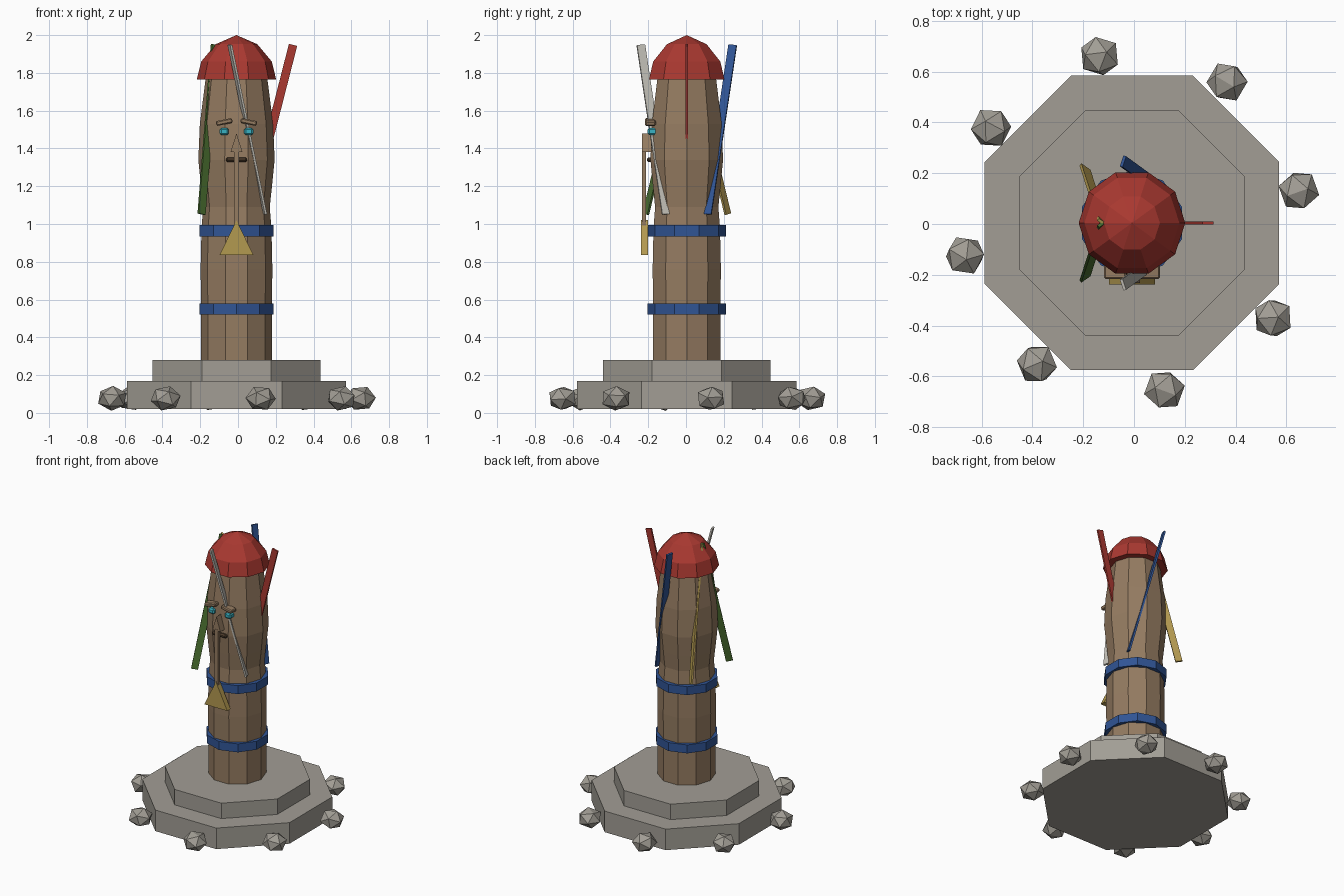
import bpy, bmesh, random
from math import sin, cos, pi, radians
from mathutils import Matrix, Vector, Euler

if "Cube" in bpy.data.objects:
    bpy.data.objects.remove(bpy.data.objects["Cube"])

random.seed(4)
CX, CY = -0.008, 0.004


def material(name, rgb):
    m = bpy.data.materials.new(name)
    m.diffuse_color = (*rgb, 1)
    m.use_nodes = True
    m.node_tree.nodes["Principled BSDF"].inputs["Base Color"].default_value = m.diffuse_color
    return m


WOOD = material("wood", (0.30, 0.20, 0.12))
DARK = material("dark_wood", (0.09, 0.055, 0.03))
STONE = material("stone", (0.36, 0.34, 0.30))
RED = material("red", (0.40, 0.04, 0.03))
BLUE = material("blue", (0.03, 0.09, 0.30))
YELLOW = material("yellow", (0.45, 0.32, 0.08))
GREEN = material("green", (0.07, 0.16, 0.03))
WHITE = material("white", (0.55, 0.53, 0.48))
CYAN = material("cyan", (0.04, 0.45, 0.55))


def make(name, bm, mat, matrix=Matrix()):
    bmesh.ops.recalc_face_normals(bm, faces=bm.faces)
    me = bpy.data.meshes.new(name)
    bm.to_mesh(me)
    bm.free()
    me.materials.append(mat)
    ob = bpy.data.objects.new(name, me)
    ob.matrix_world = matrix
    bpy.context.collection.objects.link(ob)
    return ob


def lathe(name, profile, sides, mat, turn=0.0):
    """Capped faceted solid from (radius, z) points; radius 0 makes a tip."""
    bm = bmesh.new()
    rings = []
    for r, z in profile:
        n = sides if r > 0 else 1
        rings.append([bm.verts.new((CX + r * cos(turn + 2 * pi * i / sides),
                                    CY + r * sin(turn + 2 * pi * i / sides), z)) for i in range(n)])
    for a, b in zip(rings, rings[1:]):
        for i in range(sides):
            j = (i + 1) % sides
            bm.faces.new((a[i], a[j], b[0]) if len(b) == 1 else (a[i], a[j], b[j], b[i]))
    bm.faces.new(rings[0])
    if len(rings[-1]) > 1:
        bm.faces.new(rings[-1])
    return make(name, bm, mat)


def box(name, size, mat, matrix, bevel=0.0):
    bm = bmesh.new()
    bmesh.ops.create_cube(bm, size=1)
    bmesh.ops.scale(bm, vec=size, verts=bm.verts)
    if bevel:
        bmesh.ops.bevel(bm, geom=bm.edges[:], offset=bevel, segments=1, affect='EDGES')
    return make(name, bm, mat, matrix)


def triangle(name, half, z0, z1, y0, y1, mat):
    """Upright triangular slab with its tip at the top."""
    bm = bmesh.new()
    pts = [(-half, z0), (half, z0), (0, z1)]
    f = [bm.verts.new((CX + x, y0, z)) for x, z in pts]
    b = [bm.verts.new((CX + x, y1, z)) for x, z in pts]
    bm.faces.new(f)
    bm.faces.new(b)
    for i in range(3):
        j = (i + 1) % 3
        bm.faces.new((f[i], f[j], b[j], b[i]))
    return make(name, bm, mat)


# Stepped octagonal base
lathe("base_lower", [(0.628, 0.02), (0.628, 0.17)], 8, STONE, pi / 8)
lathe("base_upper", [(0.48, 0.165), (0.48, 0.28)], 8, STONE, pi / 8)

# Ring of rocks
for i in range(8):
    a = radians(11 + 45 * i)
    bm = bmesh.new()
    bmesh.ops.create_icosphere(bm, subdivisions=1, radius=0.082)
    spin = Euler([random.uniform(0, 6) for _ in range(3)]).to_matrix()
    bmesh.ops.rotate(bm, matrix=spin, verts=bm.verts)
    bmesh.ops.scale(bm, vec=(1, 1, 0.82), verts=bm.verts)
    make(f"rock_{i + 1}", bm, STONE,
         Matrix.Translation((CX + 0.67 * cos(a), CY + 0.67 * sin(a), 0.077)))

# Carved trunk, bands and cap
lathe("trunk", [(0.187, 0.27), (0.187, 0.55), (0.19, 0.76), (0.185, 0.98), (0.176, 1.09),
                (0.188, 1.2), (0.202, 1.34), (0.194, 1.53), (0.162, 1.78)], 10, WOOD)
for name, z in (("band_lower", 0.52), ("band_upper", 0.935)):
    lathe(name, [(0.207, z), (0.207, z + 0.06)], 10, BLUE, pi / 10)
lathe("cap", [(0.21, 1.765), (0.187, 1.86), (0.11, 1.952), (0, 2.0)], 10, RED)

# Five leaning feathers, each lean turning twice as fast as its place on the ring
for i, mat in enumerate((RED, BLUE, YELLOW, GREEN, WHITE)):
    a = 2 * pi * i / 5
    lean = Matrix.Rotation(0.25, 4, Vector((-sin(2 * a), cos(2 * a), 0)))
    pos = Matrix.Translation((CX + 0.185 * cos(a), CY + 0.185 * sin(a), 1.5))
    box(f"feather_{i + 1}", (0.045, 0.012, 0.925), mat, pos @ lean @ Matrix.Rotation(a, 4, 'Z'))

# Face
for side, s in (("left", -1), ("right", 1)):
    box(f"eye_{side}", (0.048, 0.05, 0.038), CYAN,
        Matrix.Translation((CX + s * 0.065, -0.178, 1.49)), 0.009)
    box(f"brow_{side}", (0.088, 0.056, 0.026), WOOD,
        Matrix.Translation((CX + s * 0.065, -0.188, 1.54)) @ Matrix.Rotation(s * 0.2, 4, 'Y'), 0.006)
box("mouth", (0.112, 0.035, 0.026), DARK, Matrix.Translation((CX, -0.19, 1.34)), 0.008)

# Arrow-shaped nose and beard plate
box("nose_shaft", (0.026, 0.022, 0.40), WOOD, Matrix.Translation((CX, -0.223, 1.19)))
triangle("nose_tip", 0.032, 1.38, 1.48, -0.232, -0.175, WOOD)
triangle("beard_plate", 0.09, 0.835, 1.02, -0.238, -0.2, YELLOW)
